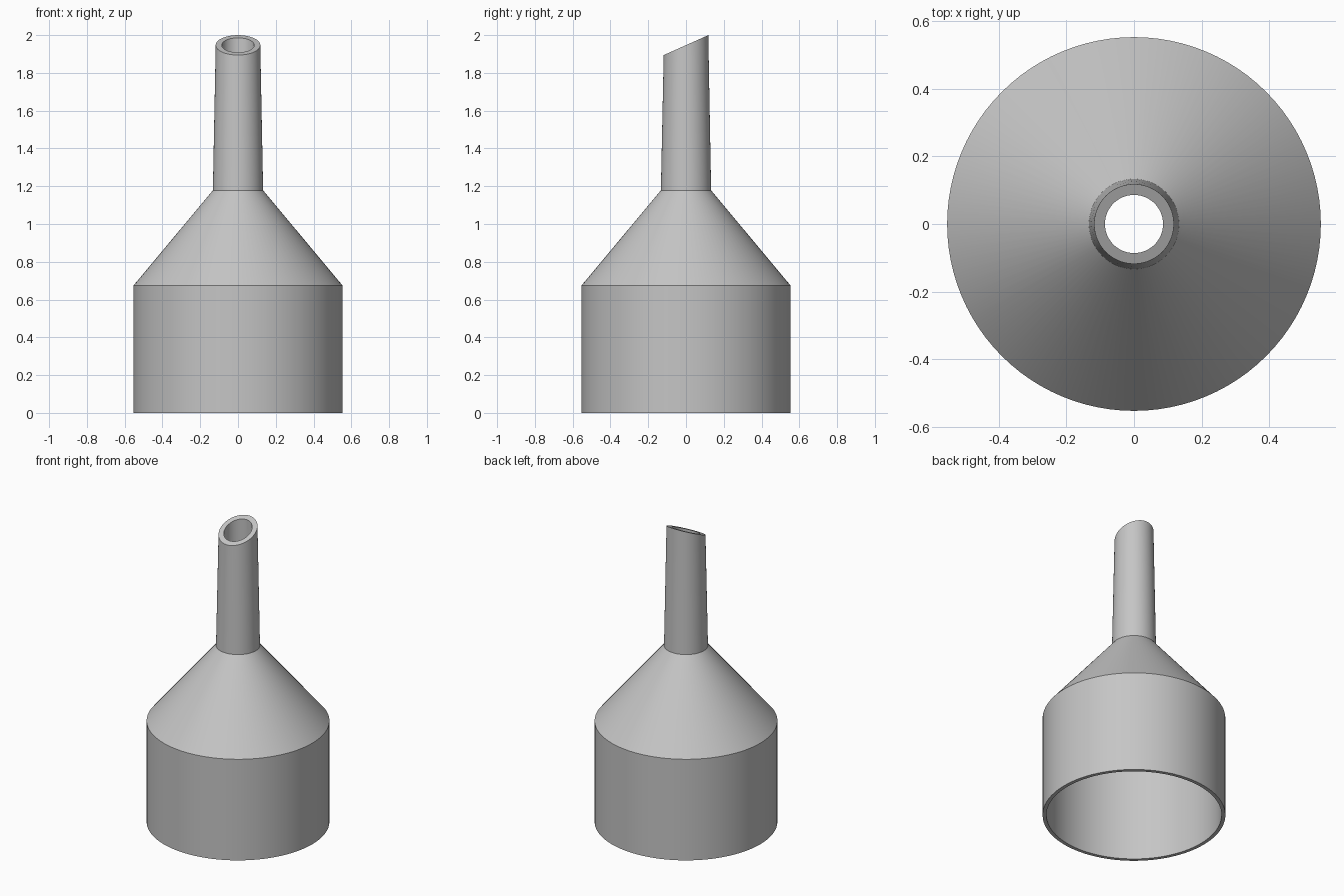
import bpy, bmesh, math

cube = bpy.data.objects.get("Cube")
if cube:
    bpy.data.objects.remove(cube, do_unlink=True)

SEGMENTS = 96
TIP_Z, TIP_SLOPE = 1.947, 0.447

# Grey body material
grey = bpy.data.materials.new("plain_grey")
grey.use_nodes = True
colour = (0.56, 0.56, 0.56, 1)
grey.diffuse_color = colour
grey.node_tree.nodes["Principled BSDF"].inputs["Base Color"].default_value = colour

# Closed wall profile: outside going up, then the bore going down
profile = [
    (0.553, 0), (0.553, 0.675), (0.133, 1.178), (0.118, TIP_Z),
    (0.086, TIP_Z), (0.101, 1.165), (0.53, 0.655), (0.53, 0),
]

# Lathe the wall, slanting the rings at the spout tip
bm = bmesh.new()
rings = []
for radius, z in profile:
    ring = []
    for i in range(SEGMENTS):
        a = 2 * math.pi * i / SEGMENTS
        x, y = radius * math.cos(a), radius * math.sin(a)
        lift = TIP_SLOPE * y if z == TIP_Z else 0
        ring.append(bm.verts.new((x, y, z + lift)))
    rings.append(ring)

for k, low in enumerate(rings):
    high = rings[(k + 1) % len(rings)]
    for i in range(SEGMENTS):
        j = (i + 1) % SEGMENTS
        bm.faces.new((low[i], low[j], high[j], high[i]))
bmesh.ops.recalc_face_normals(bm, faces=bm.faces)

mesh = bpy.data.meshes.new("funnel_nozzle")
bm.to_mesh(mesh)
bm.free()
mesh.materials.append(grey)
nozzle = bpy.data.objects.new("funnel_nozzle", mesh)
bpy.context.collection.objects.link(nozzle)

# Smooth the round walls and keep the rims crisp
bpy.ops.object.select_all(action='DESELECT')
nozzle.select_set(True)
bpy.context.view_layer.objects.active = nozzle
bpy.ops.object.shade_smooth_by_angle(angle=math.radians(30))
